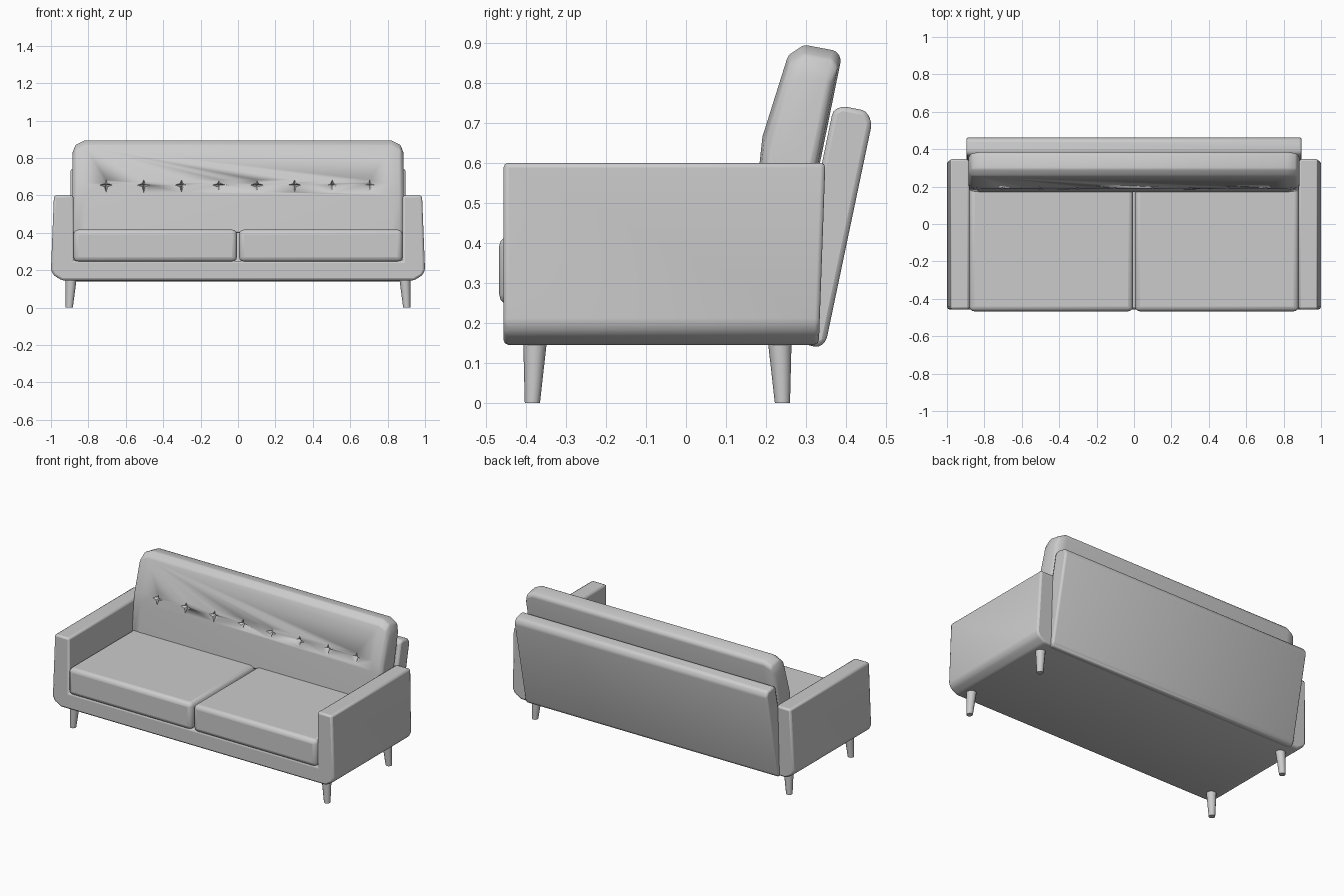
import bpy, bmesh, math
from mathutils import Vector

if "Cube" in bpy.data.objects:
    bpy.data.objects.remove(bpy.data.objects["Cube"])


def finish(name, bm, bevel=0.0, segments=2, angle=50):
    bmesh.ops.recalc_face_normals(bm, faces=bm.faces)
    mesh = bpy.data.meshes.new(name)
    bm.to_mesh(mesh)
    bm.free()
    ob = bpy.data.objects.new(name, mesh)
    bpy.context.collection.objects.link(ob)
    bpy.ops.object.select_all(action='DESELECT')
    ob.select_set(True)
    bpy.context.view_layer.objects.active = ob
    bpy.ops.object.shade_smooth_by_angle(angle=math.radians(angle))
    if bevel:
        b = ob.modifiers.new("Bevel", 'BEVEL')
        b.width, b.segments = bevel, segments
        b.limit_method, b.angle_limit = 'ANGLE', math.radians(28)
    return ob


def loft(name, rings, **kw):
    """Skin equal-length rings of points and cap both ends."""
    bm = bmesh.new()
    vs = [[bm.verts.new(p) for p in ring] for ring in rings]
    n = len(vs[0])
    for a, b in zip(vs, vs[1:]):
        for i in range(n):
            j = (i + 1) % n
            bm.faces.new((a[i], a[j], b[j], b[i]))
    bm.faces.new(vs[0])
    bm.faces.new(vs[-1])
    return finish(name, bm, **kw)


# Base and arms: one U-shaped front profile, back edge leaning slightly
half = [(0.88, 0.25), (0.88, 0.6), (0.984, 0.6), (1.0, 0.2), (0.985, 0.172), (0.94, 0.145)]
outline = half + [(-x, z) for x, z in reversed(half)]
loft("base_and_arms",
     [[(x, -0.456, z) for x, z in outline],
      [(x, 0.332 + (z - 0.145) * 0.036, z) for x, z in outline]], bevel=0.012)

# Reclined back panel
panel = [(0.25, 0.165), (0.30, 0.146), (0.33, 0.138), (0.35, 0.152), (0.465, 0.70),
         (0.45, 0.73), (0.39, 0.742), (0.367, 0.73)]
loft("back_panel", [[(x, y, z) for y, z in panel] for x in (-0.896, 0.896)], bevel=0.014)

# Seat cushions
for side, name in ((-1, "seat_left"), (1, "seat_right")):
    bm = bmesh.new()
    bmesh.ops.create_cube(bm, size=1)
    bmesh.ops.scale(bm, vec=(0.874, 0.70, 0.172), verts=bm.verts)
    bmesh.ops.translate(bm, vec=(side * 0.443, -0.117, 0.331), verts=bm.verts)
    finish(name, bm, bevel=0.026, segments=3)

# Back cushion: side profile lofted across, shrinking at the rounded ends
profile = [(0.17, 0.40), (0.184, 0.60), (0.191, 0.665), (0.255, 0.868), (0.295, 0.895),
           (0.375, 0.88), (0.388, 0.86), (0.335, 0.60), (0.295, 0.40)]


def cushion_ring(x, top, thick):
    mid = lambda z: 0.235 + (z - 0.4) * 0.2
    ring = []
    for y, z in profile:
        z2 = 0.4 + (z - 0.4) * (top - 0.4) / 0.495
        ring.append((x, mid(z2) + (y - mid(z)) * thick, z2))
    return ring


ends = [(0.886, 0.825, 0.72), (0.868, 0.872, 0.92), (0.82, 0.895, 1.0)]
cushion = loft("back_cushion", [cushion_ring(-x, t, k) for x, t, k in ends] +
               [cushion_ring(x, t, k) for x, t, k in reversed(ends)], bevel=0.008)

# Star-shaped tufts cut into the cushion
bm = bmesh.new()
for k in range(8):
    cx = (k - 3.5) * 0.2015
    apex = bm.verts.new((cx, 0.225, 0.655))
    rim = []
    for i in range(8):
        r = 0.065 if i % 2 == 0 else 0.022
        a = i * math.pi / 4
        rim.append(bm.verts.new((cx + r * math.cos(a), 0.16, 0.655 + r * math.sin(a))))
    for i in range(8):
        bm.faces.new((rim[i], rim[(i + 1) % 8], apex))
    bm.faces.new(rim)
cutter = finish("tuft_cutter", bm)
cutter.hide_render = True
cutter.display_type = 'WIRE'
cut = cushion.modifiers.new("Tufts", 'BOOLEAN')
cut.operation, cut.object, cut.solver = 'DIFFERENCE', cutter, 'EXACT'

# Tapered legs, slightly splayed
for sx, sn in ((-1, "left"), (1, "right")):
    for y, yn in ((-0.377, "front"), (0.234, "back")):
        rings = []
        for cx, cy, z, r in ((0.902, y - 0.007 if y < 0 else y + 0.007, 0.0, 0.019),
                             (0.892, y, 0.16, 0.03)):
            rings.append([(sx * cx + r * math.cos(i * math.pi / 6),
                           cy + r * math.sin(i * math.pi / 6), z) for i in range(12)])
        loft(f"{yn}_leg_{sn}", rings)
